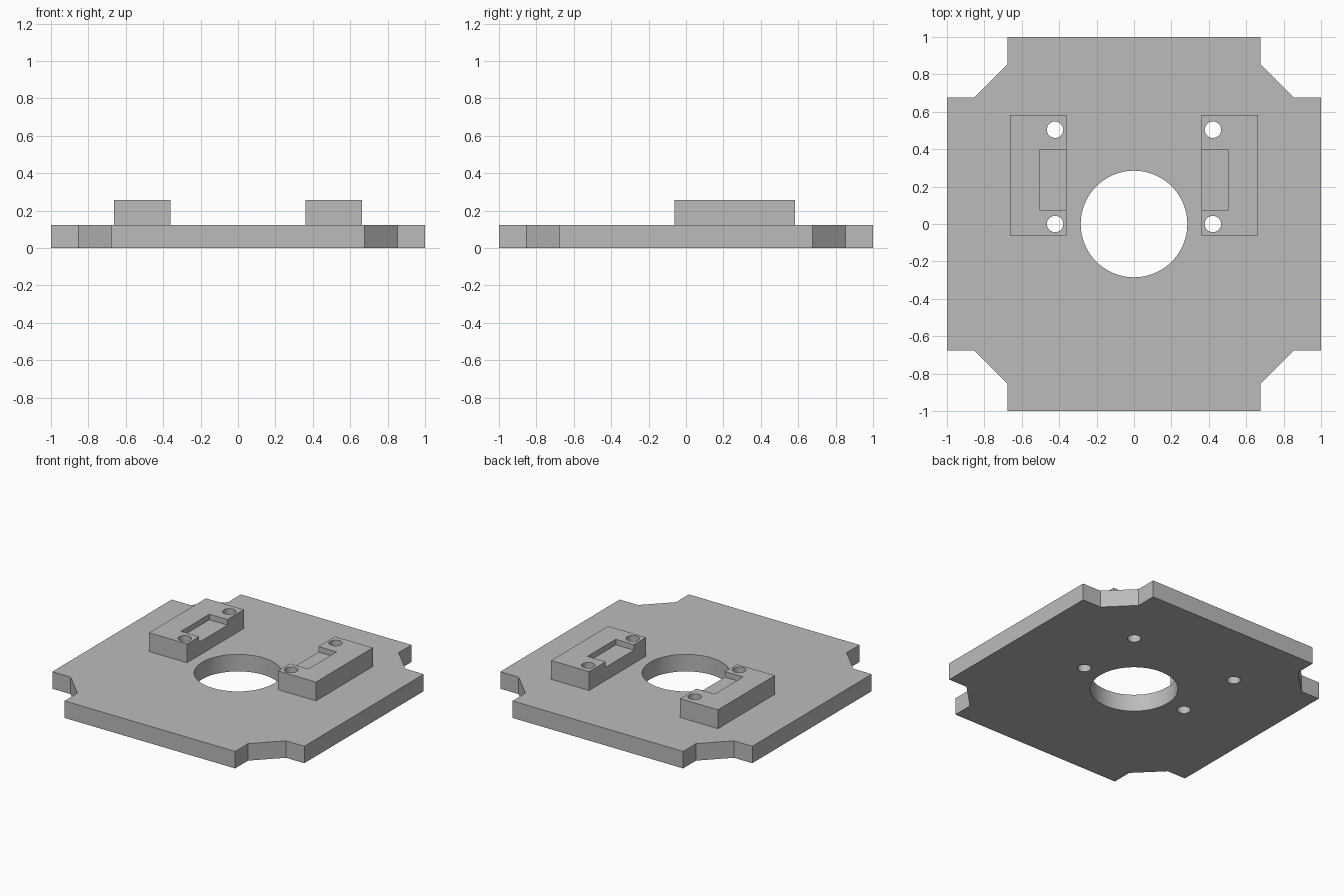
import bpy
import bmesh
import math

cube = bpy.data.objects.get("Cube")
if cube:
    bpy.data.objects.remove(cube, do_unlink=True)

PLATE_TOP = 0.122
MOUNT_TOP = 0.257

grey = bpy.data.materials.new("plain grey")
grey.use_nodes = True
GREY = (0.5, 0.5, 0.5, 1)
grey.diffuse_color = GREY
grey.node_tree.nodes["Principled BSDF"].inputs["Base Color"].default_value = GREY


def prism(name, outline, z0, z1):
    """Extrude a counter-clockwise outline from z0 up to z1."""
    bm = bmesh.new()
    face = bm.faces.new([bm.verts.new((x, y, z0)) for x, y in outline])
    top = bmesh.ops.extrude_face_region(bm, geom=[face])["geom"]
    verts = [v for v in top if isinstance(v, bmesh.types.BMVert)]
    bmesh.ops.translate(bm, verts=verts, vec=(0, 0, z1 - z0))
    bmesh.ops.recalc_face_normals(bm, faces=bm.faces)
    mesh = bpy.data.meshes.new(name)
    bm.to_mesh(mesh)
    bm.free()
    mesh.materials.append(grey)
    obj = bpy.data.objects.new(name, mesh)
    bpy.context.collection.objects.link(obj)
    return obj


def box(name, x0, x1, y0, y1, z0, z1):
    return prism(name, [(x0, y0), (x1, y0), (x1, y1), (x0, y1)], z0, z1)


def hole(x, y, radius, sides):
    ring = [(x + radius * math.cos(math.tau * i / sides),
             y + radius * math.sin(math.tau * i / sides)) for i in range(sides)]
    return prism("hole_cutter", ring, -0.1, 0.4)


def cut(obj, cutters):
    """Subtract each cutter, then remove it."""
    bpy.ops.object.select_all(action="DESELECT")
    obj.select_set(True)
    bpy.context.view_layer.objects.active = obj
    for cutter in cutters:
        cutter.hide_render = True
        mod = obj.modifiers.new("cut", "BOOLEAN")
        mod.operation = "DIFFERENCE"
        mod.solver = "EXACT"
        mod.object = cutter
        bpy.ops.object.modifier_apply(modifier=mod.name)
        bpy.data.objects.remove(cutter, do_unlink=True)
    bpy.ops.object.shade_smooth_by_angle(angle=math.radians(30))


def screw_holes(side):
    return [hole(side * 0.422, y, 0.044, 32) for y in (0.0, 0.504)]


# Square plate with notched, chamfered corners: one corner turned four times
corner = [(1, 0.677), (0.854, 0.677), (0.677, 0.854), (0.677, 1)]
outline = []
for turn in range(4):
    outline += corner
    corner = [(-y, x) for x, y in corner]
plate = prism("base_plate", outline, 0, PLATE_TOP)
cut(plate, [hole(0, 0, 0.285, 96)] + screw_holes(1) + screw_holes(-1))

# Two raised mounts, each with a shallow recess open towards the centre
for name, side in (("left_mount", 1), ("right_mount", -1)):
    near, far = sorted((side * 0.361, side * 0.662))
    mount = box(name, near, far, -0.062, 0.583, PLATE_TOP, MOUNT_TOP)
    near, far = sorted((side * 0.3, side * 0.505))
    recess = box("recess_cutter", near, far, 0.075, 0.396, MOUNT_TOP - 0.04, 0.4)
    cut(mount, [recess] + screw_holes(side))
